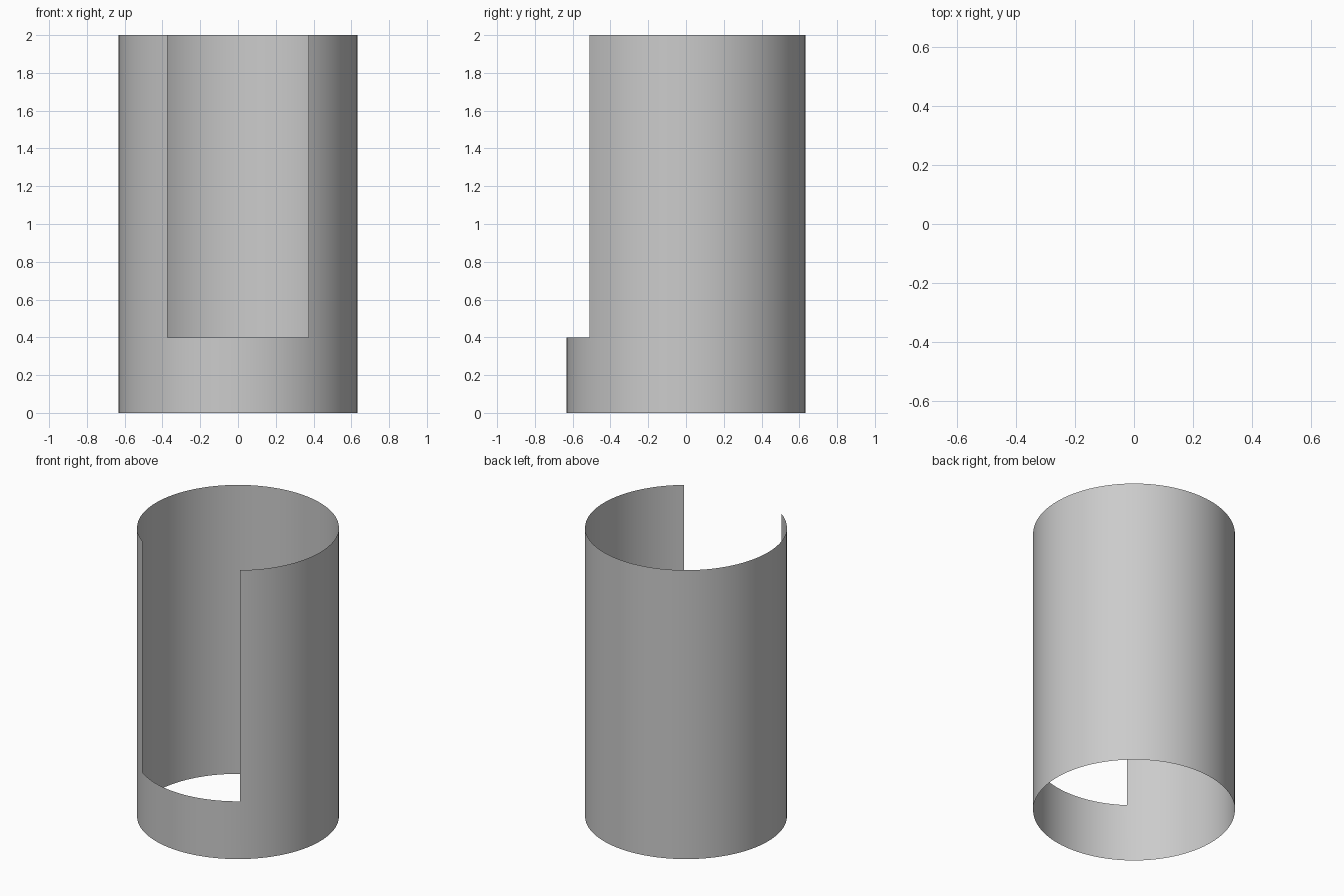
import bpy, bmesh, math

if "Cube" in bpy.data.objects:
    bpy.data.objects.remove(bpy.data.objects["Cube"])

RADIUS, SIDES = 0.633, 120
HALF_OPENING = 36            # degrees either side of the front
LEVELS = (0.0, 0.4, 2.0)     # base, sill of the opening, top rim

bm = bmesh.new()

# Rings of points, starting at the front (-y)
rings = []
for z in LEVELS:
    ring = []
    for i in range(SIDES):
        a = 2 * math.pi * i / SIDES
        ring.append(bm.verts.new((RADIUS * math.sin(a), -RADIUS * math.cos(a), z)))
    rings.append(ring)

# Thin wall, leaving out the front opening above the sill
for level in range(2):
    low, high = rings[level], rings[level + 1]
    for i in range(SIDES):
        j = (i + 1) % SIDES
        mid = (i + 0.5) * 360 / SIDES
        if level == 1 and min(mid, 360 - mid) < HALF_OPENING:
            continue
        bm.faces.new((low[i], low[j], high[j], high[i])).smooth = True

# Remove the unused rim points over the opening
bmesh.ops.delete(bm, geom=[v for v in bm.verts if not v.link_faces], context='VERTS')

mesh = bpy.data.meshes.new("open_cylinder_wall")
bm.to_mesh(mesh)
bm.free()
wall = bpy.data.objects.new("open_cylinder_wall", mesh)
bpy.context.collection.objects.link(wall)
